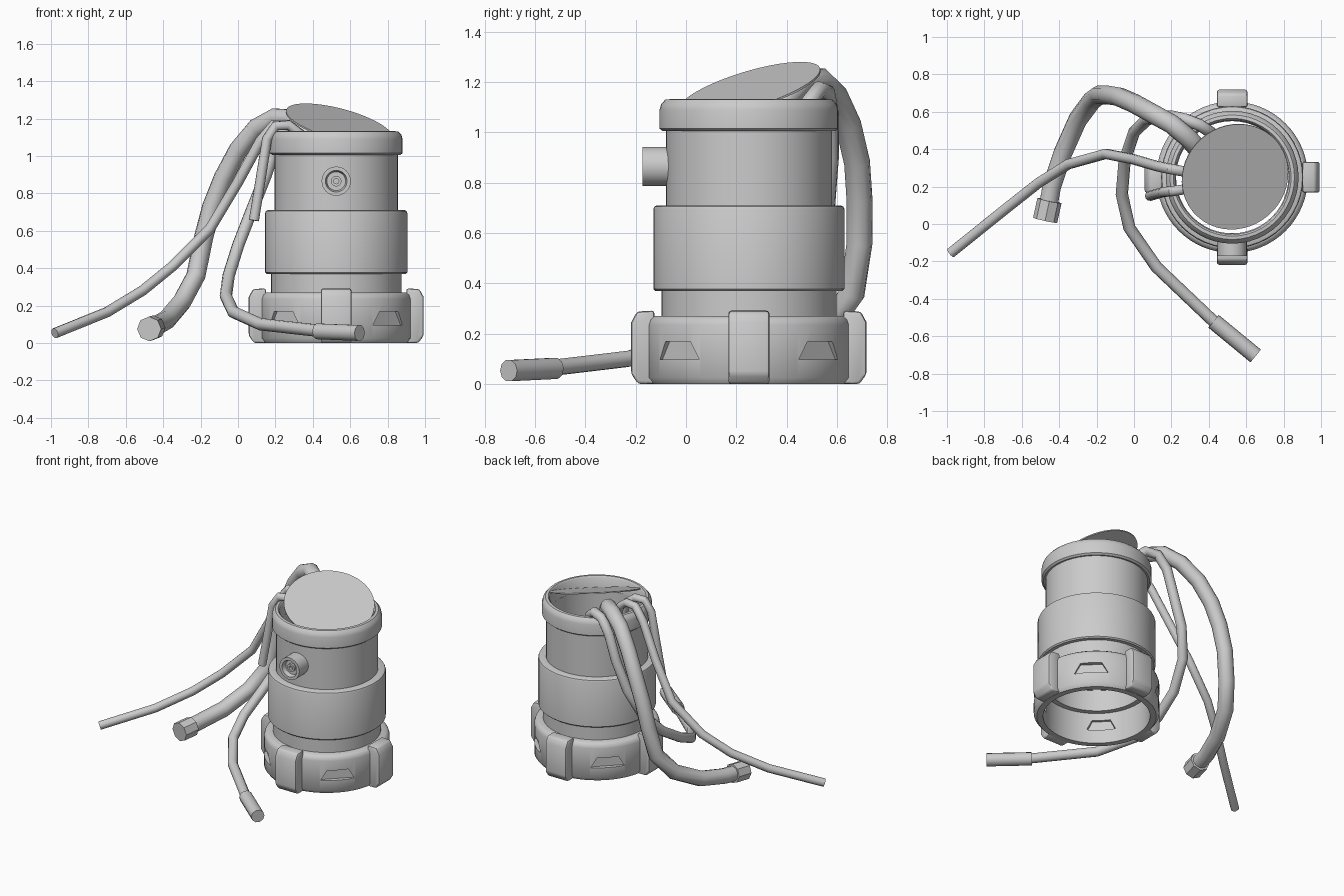
import bpy, bmesh, math
from mathutils import Vector, Matrix

if "Cube" in bpy.data.objects:
    bpy.data.objects.remove(bpy.data.objects["Cube"])

CX, CY = 0.525, 0.25      # axis of the canister


def make(name, bm):
    bmesh.ops.remove_doubles(bm, verts=bm.verts, dist=1e-5)
    bmesh.ops.recalc_face_normals(bm, faces=bm.faces)
    me = bpy.data.meshes.new(name)
    bm.to_mesh(me)
    bm.free()
    ob = bpy.data.objects.new(name, me)
    bpy.context.collection.objects.link(ob)
    return ob


def lathe(name, profile, n=48, closed=True):
    """Spin an (r, z) profile around the canister axis."""
    bm = bmesh.new()
    rings = [[bm.verts.new((r * math.cos(2 * math.pi * i / n), r * math.sin(2 * math.pi * i / n), z))
              for i in range(n)] for r, z in profile]
    count = len(profile) if closed else len(profile) - 1
    for k in range(count):
        a, b = rings[k], rings[(k + 1) % len(profile)]
        for i in range(n):
            j = (i + 1) % n
            bm.faces.new((a[i], a[j], b[j], b[i]))
    ob = make(name, bm)
    ob.location = (CX, CY, 0)
    return ob


def prism(name, front, back, angle):
    """Join two outlines of the same length, turned around the canister axis."""
    bm = bmesh.new()
    a = [bm.verts.new(p) for p in front]
    b = [bm.verts.new(p) for p in back]
    bm.faces.new(a)
    bm.faces.new(b)
    for i in range(len(a)):
        j = (i + 1) % len(a)
        bm.faces.new((a[i], a[j], b[j], b[i]))
    bm.transform(Matrix.Rotation(angle, 4, 'Z'))
    ob = make(name, bm)
    ob.location = (CX, CY, 0)
    return ob


def hose(name, radius, pts, res=3):
    cu = bpy.data.curves.new(name, 'CURVE')
    cu.dimensions = '3D'
    cu.bevel_depth = radius
    cu.bevel_resolution = res
    cu.use_fill_caps = True
    sp = cu.splines.new('POLY')
    sp.points.add(len(pts) - 1)
    for p, co in zip(sp.points, pts):
        p.co = (*co, 1)
    ob = bpy.data.objects.new(name, cu)
    bpy.context.collection.objects.link(ob)
    return ob


# Canister: open tubes and collars
lathe("upper_tube", [(0.30, 0.60), (0.33, 0.60), (0.33, 1.03), (0.30, 1.03)])
lathe("lower_tube", [(0.31, 0.22), (0.348, 0.22), (0.348, 0.42), (0.31, 0.42)])
lathe("middle_sleeve", [(0.305, 0.37), (0.372, 0.37), (0.38, 0.378), (0.38, 0.695),
                        (0.376, 0.705), (0.366, 0.71), (0.305, 0.71)])
lathe("top_collar", [(0.30, 1.01), (0.342, 1.005), (0.355, 1.015), (0.355, 1.09),
                     (0.349, 1.112), (0.333, 1.13), (0.315, 1.132), (0.305, 1.12)])

# Base ring with recessed trapezoid windows
base = lathe("base_ring", [(0.345, 0.0), (0.385, 0.0), (0.405, 0.025), (0.405, 0.235),
                           (0.398, 0.257), (0.38, 0.27), (0.335, 0.27), (0.335, 0.245), (0.345, 0.235)], 64)
cutters = []
for k in range(4):
    for r0, r1, s in ((0.376, 0.5, 1.0), (0.25, 0.362, 0.85)):
        shape = [(-0.11 * s, 0.097), (0.11 * s, 0.097), (0.07 * s, 0.168), (-0.07 * s, 0.168)]
        c = prism("window_cutter", [(r0, y, z) for y, z in shape], [(r1, y, z) for y, z in shape],
                  math.radians(45 + 90 * k))
        c.hide_render = True
        cutters.append(c)
        m = base.modifiers.new("window", 'BOOLEAN')
        m.operation = 'DIFFERENCE'
        m.solver = 'EXACT'
        m.object = c

# Four clamps around the base
side = [(0.375, 0.0), (0.44, 0.0), (0.468, 0.04), (0.468, 0.245), (0.445, 0.288), (0.375, 0.292)]
for k in range(4):
    ob = prism("base_clamp", [(r, -0.082, z) for r, z in side], [(r, 0.082, z) for r, z in side],
               math.pi / 2 * k)
    b = ob.modifiers.new("bevel", 'BEVEL')
    b.width = 0.012
    b.segments = 2

# Front port, stepped inside with a centre pin
port = lathe("front_port", [(0, 0.0), (0.078, 0.0), (0.078, 0.125), (0.058, 0.125), (0.05, 0.095),
                            (0.028, 0.095), (0.028, 0.11), (0.014, 0.11), (0.014, 0.09), (0, 0.09)],
             32, False)
port.rotation_euler = (math.pi / 2, 0, 0)
port.location = (CX, CY - 0.297, 0.865)

# Tilted lid
bm = bmesh.new()
bmesh.ops.create_cone(bm, cap_ends=True, segments=48, radius1=0.293, radius2=0.293, depth=0.008)
lid = make("tilted_lid", bm)
t = math.radians(21.8)
n = Vector((math.sin(t) * 0.66, -math.sin(t) * 0.75, math.cos(t)))
lid.rotation_mode = 'QUATERNION'
lid.rotation_quaternion = n.to_track_quat('Z', 'Y')
lid.location = (0.54, 0.253, 1.168)

# Hoses draped over the rim
hose("large_hose", 0.052, [(0.40, 0.34, 1.0), (0.35, 0.39, 1.13), (0.29, 0.46, 1.2), (0.20, 0.535, 1.205),
     (0.10, 0.59, 1.15), (0.0, 0.645, 1.03), (-0.08, 0.68, 0.88), (-0.14, 0.69, 0.73),
     (-0.185, 0.69, 0.56), (-0.225, 0.66, 0.36), (-0.30, 0.56, 0.22), (-0.38, 0.38, 0.125),
     (-0.44, 0.20, 0.09), (-0.465, 0.06, 0.078)])
hose("large_hose_end", 0.066, [(-0.452, 0.125, 0.082), (-0.475, 0.02, 0.075)], 2)

hose("medium_hose", 0.033, [(0.44, 0.44, 1.0), (0.41, 0.49, 1.12), (0.35, 0.53, 1.172), (0.27, 0.56, 1.16),
     (0.205, 0.575, 1.07), (0.15, 0.575, 0.90), (0.07, 0.56, 0.70), (0.0, 0.49, 0.52),
     (-0.05, 0.34, 0.36), (-0.065, 0.16, 0.25), (-0.025, -0.02, 0.165), (0.12, -0.23, 0.10),
     (0.43, -0.525, 0.065), (0.55, -0.625, 0.058)])
hose("medium_hose_end", 0.044, [(0.425, -0.52, 0.062), (0.65, -0.705, 0.053)])

hose("long_thin_hose", 0.028, [(0.37, 0.26, 1.0), (0.33, 0.265, 1.12), (0.27, 0.28, 1.165),
     (0.19, 0.295, 1.165), (0.12, 0.31, 1.08), (0.0, 0.345, 0.86), (-0.15, 0.375, 0.61),
     (-0.35, 0.32, 0.41), (-0.51, 0.22, 0.28), (-0.70, 0.07, 0.165), (-0.98, -0.155, 0.052)])
hose("short_thin_hose", 0.027, [(0.37, 0.19, 1.0), (0.33, 0.19, 1.12), (0.27, 0.185, 1.165),
     (0.20, 0.175, 1.16), (0.155, 0.17, 1.09), (0.12, 0.16, 0.87), (0.085, 0.15, 0.655)])

# Bake modifiers and curves, drop cutters, smooth by angle
bpy.ops.object.select_all(action='DESELECT')
parts = [o for o in bpy.context.scene.objects if o not in cutters]
for o in parts:
    o.select_set(True)
bpy.context.view_layer.objects.active = base
bpy.ops.object.convert(target='MESH')
for c in cutters:
    bpy.data.objects.remove(c, do_unlink=True)
bpy.ops.object.shade_smooth_by_angle(angle=math.radians(40))
